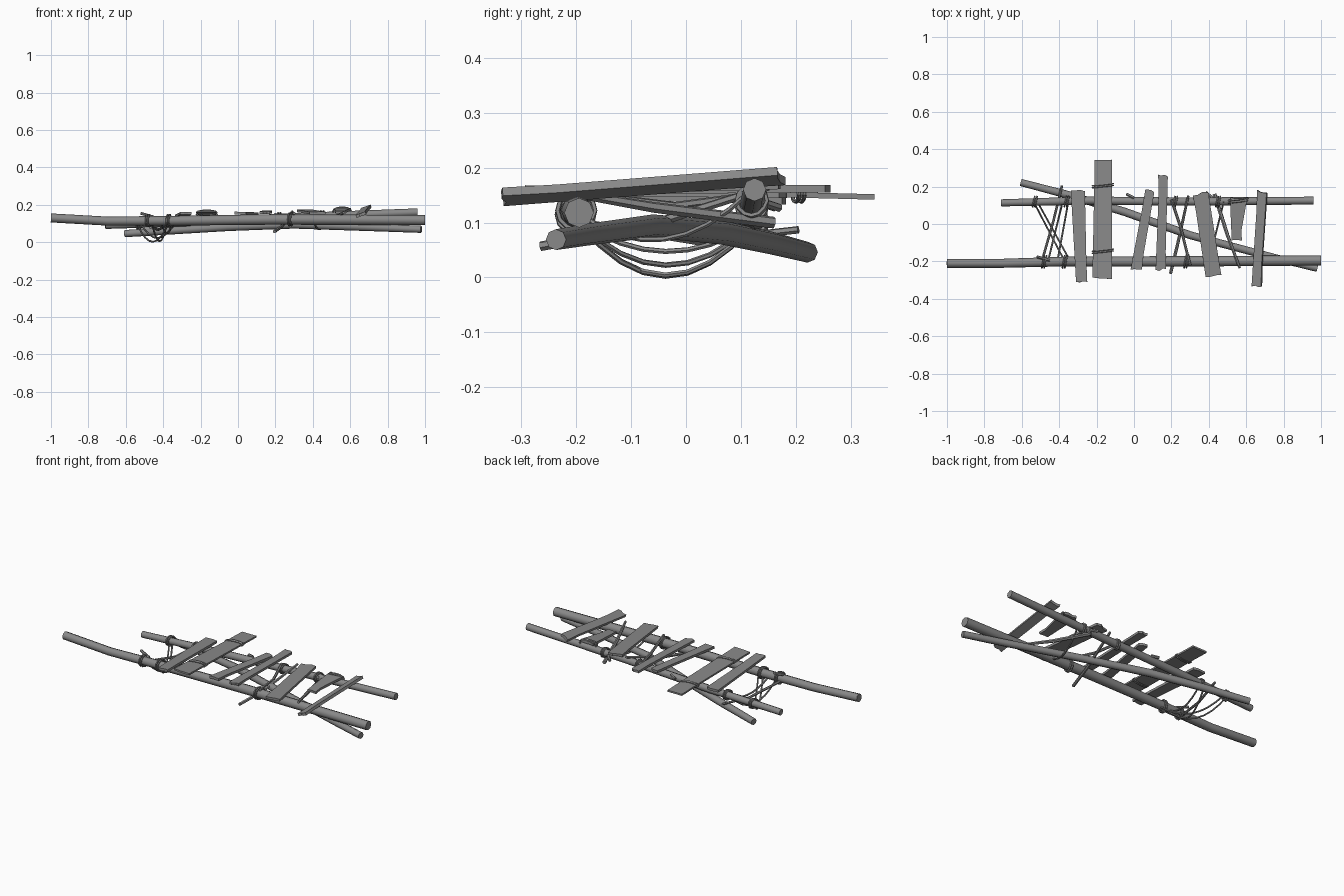
import bpy, bmesh, math, random
from mathutils import Vector, Matrix

random.seed(4)
if "Cube" in bpy.data.objects:
    bpy.data.objects.remove(bpy.data.objects["Cube"])

wood = bpy.data.materials.new("weathered grey")
wood.use_nodes = True
GREY = (0.25, 0.25, 0.25, 1)
wood.diffuse_color = GREY
wood.node_tree.nodes["Principled BSDF"].inputs["Base Color"].default_value = GREY


def finish(name, bm, smooth=False):
    bmesh.ops.recalc_face_normals(bm, faces=bm.faces)
    mesh = bpy.data.meshes.new(name)
    bm.to_mesh(mesh)
    bm.free()
    mesh.materials.append(wood)
    obj = bpy.data.objects.new(name, mesh)
    bpy.context.collection.objects.link(obj)
    if smooth:
        bpy.ops.object.select_all(action="DESELECT")
        obj.select_set(True)
        bpy.context.view_layer.objects.active = obj
        bpy.ops.object.shade_smooth_by_angle(angle=math.radians(50))
    return obj


def tube(name, points, radii, sides=8, closed=False):
    """Sweep a polygon along a path, with one radius or one per point."""
    pts = [Vector(p) for p in points]
    n = len(pts)
    if not isinstance(radii, (list, tuple)):
        radii = [radii] * n
    bm = bmesh.new()
    rings = []
    side = None
    for i, p in enumerate(pts):
        a = pts[i - 1] if i or closed else p
        b = pts[(i + 1) % n] if i < n - 1 or closed else p
        t = (b - a).normalized()
        if side is None:
            side = t.orthogonal()
        side = (side - t * side.dot(t)).normalized()
        up = t.cross(side)
        rings.append([bm.verts.new(p + radii[i] * (side * math.cos(k * math.tau / sides)
                      + up * math.sin(k * math.tau / sides))) for k in range(sides)])
    for i in range(n if closed else n - 1):
        r, s = rings[i], rings[(i + 1) % n]
        for k in range(sides):
            m = (k + 1) % sides
            bm.faces.new((r[k], r[m], s[m], s[k]))
    if not closed:
        bm.faces.new(rings[0])
        bm.faces.new(rings[-1])
    return finish(name, bm, True)


def plank(name, front, back, w0, w1, thick=0.014, roll=0):
    """Board between two end centres, with uneven, splintered ends."""
    a, b = Vector(front), Vector(back)
    t = (b - a).normalized()
    across = (Matrix.Rotation(roll, 3, t) @ t.cross(Vector((0, 0, 1)))).normalized()
    up = across.cross(t) * thick / 2
    outline = []
    for end, w, d in ((a, w0, -1), (b, w1, 1)):
        for s in (-0.5, -0.15, 0.2, 0.5):
            outline.append(end + across * w * s * -d + t * random.uniform(-0.008, 0.008))
        inset = end.lerp(b if d < 0 else a, 0.2)
        outline.append(inset + across * (w * 0.5 - random.uniform(0, 0.006)) * -d)
    bm = bmesh.new()
    top = [bm.verts.new(p + up) for p in outline]
    low = [bm.verts.new(p - up) for p in outline]
    bm.faces.new(top)
    bm.faces.new(low)
    for i in range(len(top)):
        j = (i + 1) % len(top)
        bm.faces.new((top[i], top[j], low[j], low[i]))
    return finish(name, bm)


def rope(name, a, b, sag, r=0.005):
    """Slack line hanging between two points."""
    a, b = Vector(a), Vector(b)
    pts = []
    for i in range(9):
        u = i / 8
        pts.append(a.lerp(b, u) - Vector((0, 0, 4 * sag * u * (1 - u))))
    return tube(name, pts, r, 6)


def lashing(name, centre, axis, rx, rz, turns=2, r=0.005):
    """Rope turns around a pole (axis X) or a board (axis Y)."""
    c = Vector(centre)
    for n in range(turns):
        off = (n - (turns - 1) / 2) * r * 2.4
        pts = []
        for k in range(12):
            ang = k * math.tau / 12
            h, v = rx * math.cos(ang), rz * math.sin(ang)
            lean = 0.006 * math.cos(ang)
            pts.append(c + (Vector((off + lean, h, v)) if axis == "X"
                            else Vector((h, off + lean, v))))
        tube(name, pts, r, 5, True)


# Long poles
tube("front_pole", [(-1, -0.21, 0.13), (-0.7, -0.21, 0.113), (-0.35, -0.2, 0.115),
                    (0.2, -0.2, 0.122), (1, -0.195, 0.118)],
     [0.024, 0.024, 0.026, 0.028, 0.027])
tube("back_pole", [(-0.71, 0.113, 0.09), (-0.25, 0.125, 0.108),
                   (0.3, 0.12, 0.134), (0.96, 0.125, 0.16)], [0.019, 0.022, 0.022, 0.021])
tube("diagonal_pole", [(-0.605, 0.222, 0.046), (-0.35, 0.155, 0.063), (-0.05, 0.065, 0.082),
                       (0.3, -0.06, 0.094), (0.75, -0.18, 0.078), (0.98, -0.237, 0.069)],
     [0.019, 0.021, 0.022, 0.021, 0.02, 0.019])

# Deck boards, left to right
plank("board_1", (-0.28, -0.305, 0.154), (-0.3, 0.175, 0.14), 0.06, 0.075)
plank("board_2", (-0.17, -0.287, 0.163), (-0.165, 0.337, 0.147), 0.105, 0.095, 0.01)
plank("board_3", (0.012, -0.245, 0.156), (0.085, 0.18, 0.152), 0.06, 0.05)
plank("board_4", (0.143, -0.245, 0.158), (0.155, 0.257, 0.162), 0.055, 0.052)
plank("board_5", (0.425, -0.278, 0.156), (0.355, 0.165, 0.168), 0.085, 0.085)
plank("broken_board", (0.55, -0.085, 0.16), (0.56, 0.14, 0.177), 0.055, 0.09)
plank("board_6", (0.657, -0.333, 0.147), (0.686, 0.175, 0.185), 0.055, 0.055, 0.016, -0.35)

# Loose branches between the boards
tube("low_branch", [(0.195, -0.265, 0.057), (0.235, -0.1, 0.085), (0.29, 0.15, 0.165)],
     [0.009, 0.009, 0.007], 6)
tube("cross_branch", [(0.2, 0.13, 0.15), (0.25, -0.02, 0.13), (0.3, -0.22, 0.155)], 0.008, 6)
tube("right_branch", [(0.43, 0.16, 0.1), (0.5, -0.06, 0.128), (0.565, -0.235, 0.158)],
     [0.011, 0.01, 0.007], 6)
tube("short_branch", [(0.385, 0.17, 0.127), (0.46, 0.1, 0.15)], 0.008, 6)
tube("front_twig", [(-0.52, -0.175, 0.155), (-0.45, -0.195, 0.135)], 0.008, 6)
tube("back_twig", [(-0.04, 0.16, 0.128), (0.0, 0.14, 0.135)], 0.008, 6)
tube("left_branch", [(-0.49, -0.19, 0.1), (-0.43, 0.02, 0.066), (-0.385, 0.205, 0.087)], 0.007, 6)

# Slack ropes at the left end
for x0, x1, sag in ((-0.54, -0.37, 0.1), (-0.52, -0.34, 0.08), (-0.38, -0.46, 0.098),
                    (-0.35, -0.41, 0.055)):
    rope("slack_rope", (x1, -0.2, 0.105), (x0, 0.125, 0.1), sag)
rope("sling_rope", (0.48, 0.12, 0.16), (0.4, -0.2, 0.12), 0.07)

# Rope bindings around poles and boards
for x in (-0.48, -0.37):
    lashing("front_binding", (x, -0.202, 0.115), "X", 0.033, 0.033)
for x, z in ((-0.53, 0.097), (-0.36, 0.104), (0.22, 0.13), (0.45, 0.14)):
    lashing("back_binding", (x, 0.12, z), "X", 0.027, 0.027)
lashing("front_binding", (0.28, -0.2, 0.122), "X", 0.034, 0.034)
for y, z in ((0.205, 0.15), (-0.145, 0.159)):
    lashing("board_binding", (-0.167, y, z), "Y", 0.056, 0.012, 2, 0.004)
lashing("broken_board_binding", (0.557, 0.125, 0.165), "Y", 0.05, 0.022, 2)
